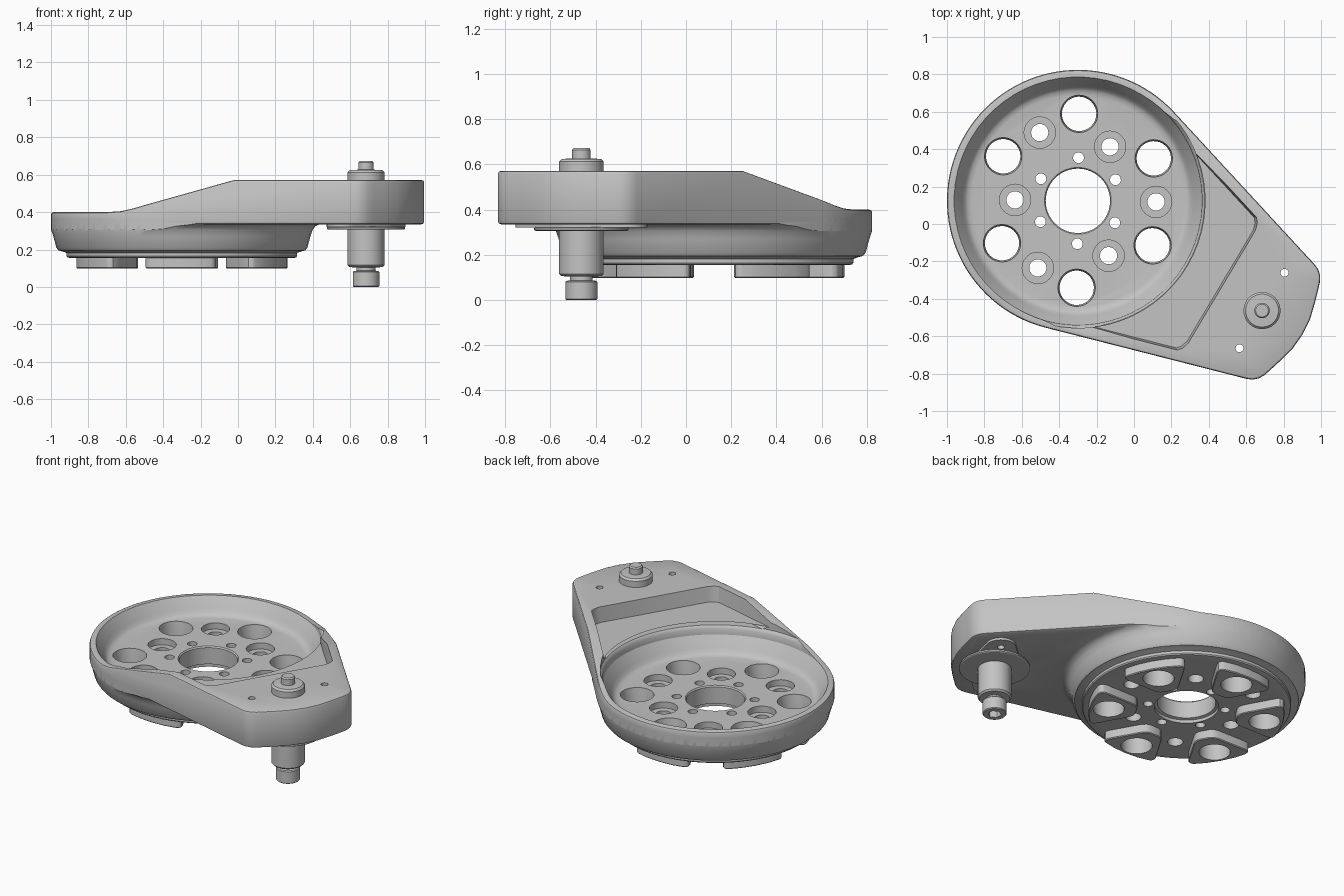
import bpy, bmesh, math

if "Cube" in bpy.data.objects:
    bpy.data.objects.remove(bpy.data.objects["Cube"], do_unlink=True)

# Local frame: u runs from the bowl centre to the pin, v across the arm
CENTRE, TURN = (-0.30, 0.124, 0), math.radians(-30.8)
PIN_U, SCREW_V = 1.146, 0.235
TAN = math.radians(73.5)          # where the arm sides leave the bowl circle
FLOOR, LEDGE = 0.295, 0.455       # bowl floor and arm pocket floor heights

grey = bpy.data.materials.new("light grey")
grey.use_nodes = True
grey.diffuse_color = (0.55, 0.55, 0.55, 1)
grey.node_tree.nodes["Principled BSDF"].inputs["Base Color"].default_value = (0.55, 0.55, 0.55, 1)


def lathe(bm, profile, segs=48, u=0.0, v=0.0):
    """Closed solid of revolution from (radius, z) points."""
    rings = [[bm.verts.new((u + r * math.cos(math.tau * i / segs),
                            v + r * math.sin(math.tau * i / segs), z))
              for i in range(segs)] for r, z in profile]
    for a, b in zip(rings, rings[1:]):
        for i in range(segs):
            j = (i + 1) % segs
            bm.faces.new((a[i], a[j], b[j], b[i]))
    bm.faces.new(rings[0])
    bm.faces.new(rings[-1])


def loft(bm, low, high):
    """Closed solid between two matching loops of 3D points."""
    a = [bm.verts.new(p) for p in low]
    b = [bm.verts.new(p) for p in high]
    for i in range(len(a)):
        j = (i + 1) % len(a)
        bm.faces.new((a[i], a[j], b[j], b[i]))
    bm.faces.new(a)
    bm.faces.new(b)


def prism(bm, pts, z0, z1):
    loft(bm, [(x, y, z0) for x, y in pts], [(x, y, z1) for x, y in pts])


def finish(name, bm):
    bmesh.ops.recalc_face_normals(bm, faces=bm.faces[:])
    me = bpy.data.meshes.new(name)
    bm.to_mesh(me)
    bm.free()
    ob = bpy.data.objects.new(name, me)
    bpy.context.collection.objects.link(ob)
    ob.location, ob.rotation_euler = CENTRE, (0, 0, TURN)
    me.materials.append(grey)
    return ob


def activate(ob):
    bpy.ops.object.select_all(action='DESELECT')
    ob.select_set(True)
    bpy.context.view_layer.objects.active = ob


def combine(ob, helper, op):
    """Apply a boolean, then discard the helper."""
    helper.hide_render = True
    m = ob.modifiers.new("cut", 'BOOLEAN')
    m.operation, m.object, m.solver = op, helper, 'EXACT'
    activate(ob)
    bpy.ops.object.modifier_apply(modifier=m.name)
    bpy.data.objects.remove(helper, do_unlink=True)


def bevel(ob, width, segs=2):
    m = ob.modifiers.new("edge", 'BEVEL')
    m.width, m.segments, m.limit_method = width, segs, 'ANGLE'
    m.angle_limit = math.radians(35)
    activate(ob)
    bpy.ops.object.modifier_apply(modifier=m.name)


def smooth(ob):
    activate(ob)
    bpy.ops.object.shade_smooth_by_angle(angle=math.radians(30))


def mirrored(half):
    """Loop from upper-side points plus their mirror across v = 0."""
    return half + [(u, -v) for u, v in reversed(half) if v > 1e-5]


# Housing outline: bowl circle, tangent sides and curved end
N = 32
half = [(0.70 * math.cos(a), 0.70 * math.sin(a))
        for a in (math.pi - (math.pi - TAN) * i / N for i in range(1, N + 1))]
half += [(1.262, 0.356), (1.292, 0.343), (1.317, 0.320), (1.334, 0.290), (1.347, 0.25),
         (1.368, 0.18), (1.391, 0.09)]
outline = [(-0.70, 0)] + half + [(1.398, 0)] + [(u, -v) for u, v in reversed(half)]
bm = bmesh.new()
prism(bm, outline, 0.335, 0.8)
body = finish("housing", bm)

# Sloped top
slope = [(-1, 0.40), (-0.06, 0.40), (0.03, 0.405), (0.10, 0.419), (0.64, 0.572),
         (1.7, 0.572), (1.7, 1), (-1, 1)]
bm = bmesh.new()
loft(bm, [(u, -1, z) for u, z in slope], [(u, 1, z) for u, z in slope])
combine(body, finish("slope_cutter", bm), 'DIFFERENCE')
bevel(body, 0.014)

# Lower bowl with its base ring, flared into the arm and trimmed to the outline
bm = bmesh.new()
lathe(bm, [(0.60, 0.155), (0.612, 0.158), (0.617, 0.165), (0.617, 0.182), (0.64, 0.19),
           (0.66, 0.195), (0.672, 0.21), (0.688, 0.27), (0.700, 0.305), (0.715, 0.325),
           (0.745, 0.338), (0.745, 0.365)], 64)
bowl = finish("lower_bowl", bm)
bm = bmesh.new()
prism(bm, outline, 0.1, 0.36)
combine(bowl, finish("outline_trim", bm), 'INTERSECT')
combine(body, bowl, 'UNION')

# Six wedge-shaped feet under the bowl
bm = bmesh.new()
wedge = mirrored([(0.298, 0.03), (0.306, 0.055), (0.33, 0.078), (0.47, 0.160), (0.505, 0.180),
                  (0.527, 0.186), (0.545, 0.180), (0.555, 0.163), (0.571, 0.09), (0.577, 0)])
for k in range(6):
    c, s = math.cos(k * math.pi / 3), math.sin(k * math.pi / 3)
    prism(bm, [(u * c - v * s, u * s + v * c) for u, v in wedge], 0.098, 0.175)
feet = finish("feet", bm)
bevel(feet, 0.005, 1)
combine(body, feet, 'UNION')

# Bowl cavity
bm = bmesh.new()
lathe(bm, [(0.565, FLOOR), (0.588, FLOOR + 0.004), (0.605, FLOOR + 0.017), (0.618, FLOOR + 0.04),
           (0.652, 0.385), (0.662, 0.40), (0.664, 0.435), (0.672, 0.45), (0.680, LEDGE + 0.002),
           (0.680, 0.8)], 64)
combine(body, finish("cavity_cutter", bm), 'DIFFERENCE')


# Arm pocket with drafted walls and a rounded floor edge
def pocket(d, end, z):
    def side(u):
        return (d - math.cos(TAN) * u) / math.sin(TAN)
    e = side(end - 0.055)
    pts = mirrored([(0.18, side(0.18)), (end - 0.055, e), (end - 0.03, e - 0.008),
                    (end - 0.012, e - 0.03), (end, e - 0.07)])
    return [(u, v, z) for u, v in pts]


for low, high in (((0.612, 0.866, LEDGE), (0.632, 0.886, LEDGE + 0.02)),
                  ((0.632, 0.886, LEDGE + 0.02), (0.655, 0.91, 0.7))):
    bm = bmesh.new()
    loft(bm, pocket(*low), pocket(*high))
    combine(body, finish("pocket_cutter", bm), 'DIFFERENCE')

# Drilled holes: centre, feet, counterbored ring, small ring and arm screws
bm = bmesh.new()
lathe(bm, [(0.19, 0.05), (0.19, 0.175), (0.172, 0.18), (0.172, FLOOR - 0.008),
           (0.18, FLOOR + 0.002), (0.18, 0.36)], 48)
for k in range(6):
    a, b = k * math.pi / 3, (k + 0.5) * math.pi / 3
    r = 0.336 if k % 2 else 0.418
    lathe(bm, [(0.092, 0.05), (0.092, FLOOR - 0.035), (0.100, FLOOR - 0.005), (0.100, 0.36)], 32,
          0.465 * math.cos(a), 0.465 * math.sin(a))
    lathe(bm, [(0.046, 0.05), (0.046, FLOOR - 0.04), (0.084, FLOOR - 0.04), (0.084, 0.36)], 24,
          r * math.cos(b), r * math.sin(b))
    lathe(bm, [(0.029, 0.05), (0.029, 0.36)], 16, 0.23 * math.cos(a), 0.23 * math.sin(a))
for s in (-1, 1):
    lathe(bm, [(0.021, 0.2), (0.021, 0.8)], 16, PIN_U, s * SCREW_V)
combine(body, finish("hole_cutter", bm), 'DIFFERENCE')
smooth(body)

# Two-lug flange under the arm
bm = bmesh.new()
for z in (0.321, 0.337):
    for v, r in ((0, 0.16), (SCREW_V, 0.09), (-SCREW_V, 0.09)):
        for i in range(32):
            a = math.tau * i / 32
            bm.verts.new((PIN_U + r * math.cos(a), v + r * math.sin(a), z))
bmesh.ops.convex_hull(bm, input=bm.verts[:])
bmesh.ops.delete(bm, geom=[v for v in bm.verts if not v.link_faces], context='VERTS')
bmesh.ops.dissolve_limit(bm, angle_limit=0.01, verts=bm.verts[:], edges=bm.edges[:])
flange = finish("pin_flange", bm)
bm = bmesh.new()
for s in (-1, 1):
    lathe(bm, [(0.021, 0.2), (0.021, 0.5)], 16, PIN_U, s * SCREW_V)
combine(flange, finish("flange_cutter", bm), 'DIFFERENCE')
smooth(flange)

# Round washer under the flange
bm = bmesh.new()
lathe(bm, [(0.203, 0.306), (0.209, 0.310), (0.209, 0.319), (0.204, 0.323)], 48, PIN_U)
smooth(finish("pin_washer", bm))

# Stepped pin through the arm
bm = bmesh.new()
lathe(bm, [(0.066, 0), (0.071, 0.005), (0.071, 0.08), (0.066, 0.085), (0.05, 0.087),
           (0.05, 0.104), (0.09, 0.106), (0.099, 0.116), (0.099, 0.612), (0.088, 0.624),
           (0.041, 0.627), (0.041, 0.665), (0.034, 0.673)], 40, PIN_U)
pin = finish("pin", bm)
bm = bmesh.new()
lathe(bm, [(0.04, -0.1), (0.04, 0.05)], 6, PIN_U)
combine(pin, finish("socket_cutter", bm), 'DIFFERENCE')
smooth(pin)
